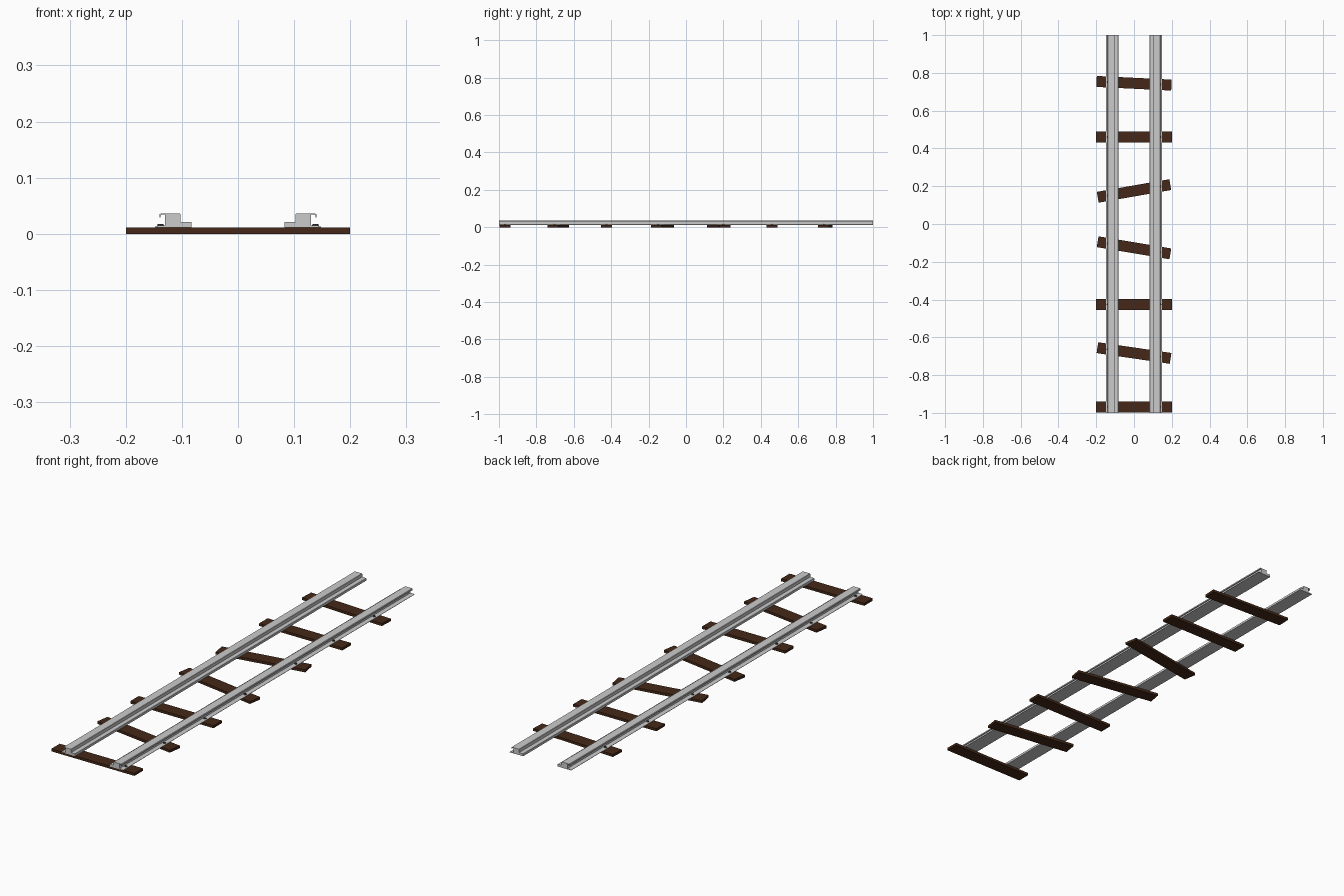
import bpy, bmesh, math
from mathutils import Matrix

if "Cube" in bpy.data.objects:
    bpy.data.objects.remove(bpy.data.objects["Cube"])

def material(name, rgb):
    m = bpy.data.materials.new(name)
    m.diffuse_color = (*rgb, 1)
    m.use_nodes = True
    m.node_tree.nodes["Principled BSDF"].inputs["Base Color"].default_value = m.diffuse_color
    return m

wood = material("dark_wood", (0.06, 0.022, 0.009))
iron = material("dark_iron", (0.05, 0.05, 0.05))

def finish(name, bm, mat=None):
    bmesh.ops.recalc_face_normals(bm, faces=bm.faces)
    me = bpy.data.meshes.new(name)
    bm.to_mesh(me)
    bm.free()
    ob = bpy.data.objects.new(name, me)
    bpy.context.collection.objects.link(ob)
    if mat:
        me.materials.append(mat)
    return ob

# Sleepers: centre y and y offset between left and right ends
SLEEPERS = [(-0.968, 0), (-0.683, -0.057), (-0.425, 0), (-0.126, -0.065),
            (0.175, 0.068), (0.46, 0), (0.745, -0.019)]
for i, (y, dy) in enumerate(SLEEPERS):
    ang = math.atan2(dy, 0.39)
    length = 0.4 - 0.058 * abs(math.sin(ang))
    bm = bmesh.new()
    bmesh.ops.create_cube(bm, size=1, matrix=Matrix.Translation((0, y, 0.0055))
                          @ Matrix.Rotation(ang, 4, 'Z')
                          @ Matrix.Diagonal((length, 0.058, 0.011, 1)))
    finish(f"sleeper_{i + 1}", bm, wood)

# Rail cross-section: distance from track centre, height
RAIL = [(0.083, 0.011), (0.148, 0.011), (0.148, 0.0125), (0.142, 0.0145),
        (0.130, 0.0145), (0.130, 0.034), (0.1365, 0.034), (0.138, 0.0325),
        (0.138, 0.029), (0.1395, 0.029), (0.1395, 0.035), (0.138, 0.0362),
        (0.104, 0.0362), (0.1025, 0.035), (0.1025, 0.0215), (0.084, 0.0215),
        (0.083, 0.0205)]
for side, s in (("left", -1), ("right", 1)):
    bm = bmesh.new()
    face = bm.faces.new([bm.verts.new((s * x, -1, z)) for x, z in RAIL])
    ext = bmesh.ops.extrude_face_region(bm, geom=[face], use_keep_orig=True)
    bmesh.ops.translate(bm, vec=(0, 2, 0),
                        verts=[v for v in ext["geom"] if isinstance(v, bmesh.types.BMVert)])
    finish(f"rail_{side}", bm)

    # Bolts on the outer foot, one per sleeper
    bm = bmesh.new()
    for y, dy in SLEEPERS:
        bmesh.ops.create_cone(bm, cap_ends=True, segments=8, radius1=0.0065, radius2=0.005,
                              depth=0.004, matrix=Matrix.Translation(
                                  (s * 0.138, y + s * 0.138 * dy / 0.39, 0.0155)))
    finish(f"bolts_{side}", bm, iron)
